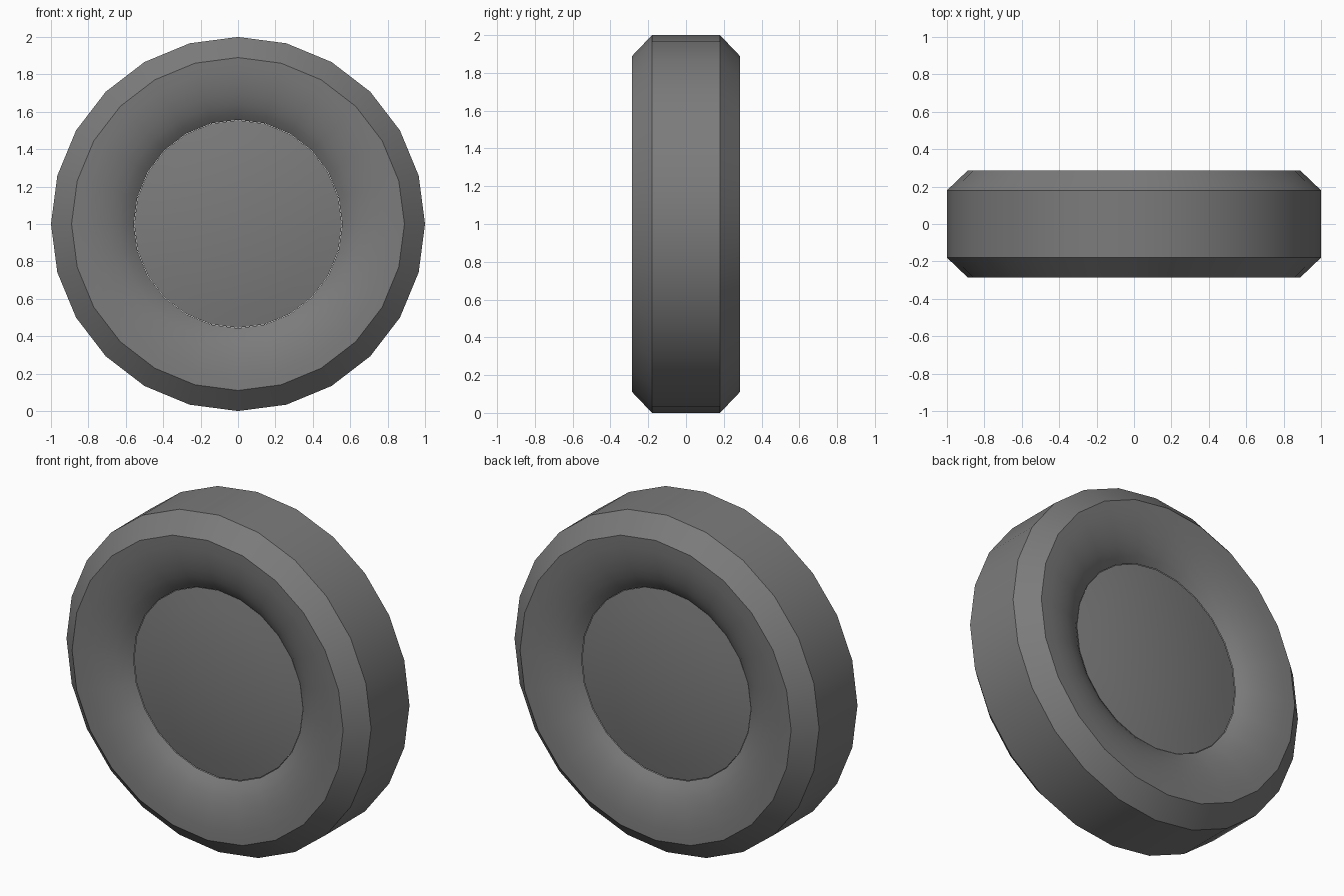
import bpy, bmesh, math

if "Cube" in bpy.data.objects:
    bpy.data.objects.remove(bpy.data.objects["Cube"])

SIDES = 24
CENTRE_Z = 1.0
RUBBER = bpy.data.materials.new("dark_grey")
RUBBER.diffuse_color = (0.2, 0.2, 0.2, 1)
RUBBER.use_nodes = True
RUBBER.node_tree.nodes["Principled BSDF"].inputs["Base Color"].default_value = RUBBER.diffuse_color


def lathe(name, profile, sharp_rings=(), flip=False):
    """Turn a (radius, y) profile around the wheel axle; radius 0 becomes a tip."""
    bm = bmesh.new()
    rings = []
    for r, y in profile:
        if r == 0:
            rings.append([bm.verts.new((0, y, 0))] * SIDES)
            continue
        angles = [2 * math.pi * i / SIDES for i in range(SIDES)]
        rings.append([bm.verts.new((r * math.cos(a), y, r * math.sin(a)))
                      for a in angles])
    for a, b in zip(rings, rings[1:]):
        for i in range(SIDES):
            j = (i + 1) % SIDES
            corners = list(dict.fromkeys((a[i], b[i], b[j], a[j])))
            bm.faces.new(corners[::-1] if flip else corners)
    for f in bm.faces:
        f.smooth = True
    for k in sharp_rings:
        for i in range(SIDES):
            bm.edges.get((rings[k][i], rings[k][(i + 1) % SIDES])).smooth = False
    mesh = bpy.data.meshes.new(name)
    bm.to_mesh(mesh)
    bm.free()
    mesh.materials.append(RUBBER)
    obj = bpy.data.objects.new(name, mesh)
    obj.location.z = CENTRE_Z
    bpy.context.collection.objects.link(obj)
    return obj


def arc(r0, y0, r1, y1, sweep, steps):
    """Points curving from (r0, y0), level at first, down to (r1, y1)."""
    pts = []
    for i in range(steps + 1):
        t = sweep * i / steps
        pts.append((r0 + (r1 - r0) * math.sin(t) / math.sin(sweep),
                    y0 + (y1 - y0) * (1 - math.cos(t)) / (1 - math.cos(sweep))))
    return pts


# Tyre: flat tread, chamfered shoulders, side walls rounding in towards the hub
half = [(1.0, 0.18)] + arc(0.89, 0.285, 0.557, 0.185, math.radians(65), 6)
n = len(half)
lathe("tyre", [(r, -y) for r, y in half[::-1]] + half,
      sharp_rings=(n - 2, n - 1, n, n + 1))

# Hub discs: gently domed plates closing both sides
dome = arc(0, 0.235, 0.555, 0.183, math.radians(20), 5)
dome[0] = (0, 0.235)
lathe("front_hub_disc", [(r, -y) for r, y in dome], flip=True)
lathe("back_hub_disc", dome)
